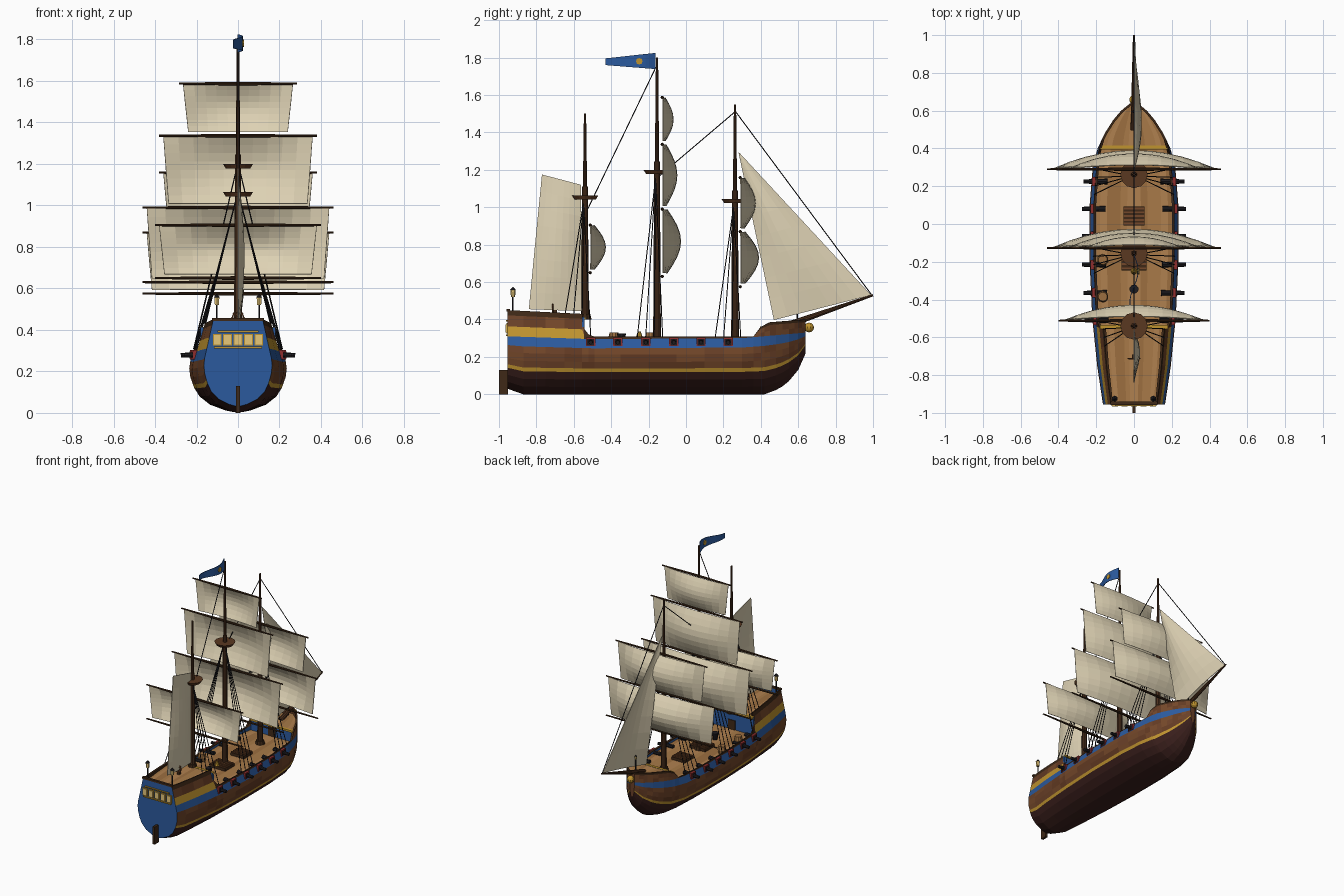
import bpy, math, random
from mathutils import Vector

if "Cube" in bpy.data.objects:
    bpy.data.objects.remove(bpy.data.objects["Cube"])
random.seed(4)
MATS = {}

def mat(h):
    if h not in MATS:
        c = [int(h[i:i + 2], 16) / 255 for i in (0, 2, 4)]
        MATS[h] = bpy.data.materials.new("colour_" + h)
        MATS[h].diffuse_color = [x / 12.92 if x < .04 else ((x + .055) / 1.055) ** 2.4 for x in c] + [1]
    return MATS[h]

DARK, BOTTOM, GOLD, BLUE, RED, BLACK = "3E2817", "3A1F1C", "C0942F", "2B5A9E", "8E2D2D", "1D1C20"
WOOD, DECK, SAIL, MAST = ["6B4128", "734729", "643B23"], ["A87A48", "9C6F40", "B08150"], "DED2B4", "4A2F1D"

def mesh(name, verts, faces, cols, thick=0, offset=-1):
    me = bpy.data.meshes.new(name)
    me.from_pydata(verts, [], faces)
    used = list(dict.fromkeys(cols))
    for c in used:
        me.materials.append(mat(c))
    for p, c in zip(me.polygons, cols):
        p.material_index = used.index(c)
    ob = bpy.data.objects.new(name, me)
    bpy.context.collection.objects.link(ob)
    if thick:
        m = ob.modifiers.new("thickness", "SOLIDIFY")
        m.thickness, m.offset = thick, offset
    return ob

def grid(name, f, nu, nv, col, thick=.004):
    v = [f(i / nu, j / nv) for j in range(nv + 1) for i in range(nu + 1)]
    w = nu + 1
    fs = [(j * w + i, j * w + i + 1, j * w + w + i + 1, j * w + w + i) for j in range(nv) for i in range(nu)]
    return mesh(name, v, fs, [col] * len(fs), thick, 0)

def box(name, c, s, col):
    bpy.ops.mesh.primitive_cube_add(size=1, location=c)
    ob = bpy.context.object
    ob.name, ob.scale = name, s
    ob.data.materials.append(mat(col))
    return ob

def rod(name, p, q, r1, r2, col, n=10):
    p, q = Vector(p), Vector(q)
    bpy.ops.mesh.primitive_cone_add(vertices=n, radius1=r1, radius2=r2, depth=(q - p).length, location=(p + q) / 2)
    ob = bpy.context.object
    ob.name = name
    ob.rotation_euler = (q - p).to_track_quat('Z', 'Y').to_euler()
    ob.data.materials.append(mat(col))
    return ob

def interp(t, x):
    for (a, fa), (b, fb) in zip(t, t[1:]):
        if x <= b:
            return fa + (fb - fa) * max(0, (x - a) / (b - a))
    return t[-1][1]

# Hull lines: beam scale, keel, gunwale, band lift along y; cross-section by nominal height
BEAM = [(-.955, .7), (-.75, .83), (-.5, .94), (-.2, 1), (.1, 1), (.3, .93), (.4, .82), (.48, .66), (.55, .47), (.6, .29), (.64, .08)]
KEEL = [(-.955, .03), (-.87, 0), (.42, 0), (.5, .03), (.55, .07), (.6, .13), (.64, .22)]
RAIL = [(-.955, .45), (-.555, .43), (-.545, .35), (-.52, .32), (-.49, .308), (.36, .308), (.4, .36), (.45, .385), (.64, .4)]
LIFT = [(-.955, .01), (-.5, -.005), (.3, 0), (.64, .03)]
SECT = [(0, 0), (.012, .06), (.04, .135), (.08, .185), (.12, .21), (.14, .218), (.175, .23), (.215, .235), (.25, .23), (.3, .215), (.45, .17)]

def half(y, z):
    k = interp(KEEL, y)
    n = (z - k) * .3 / (.3 + interp(LIFT, y) - k)
    p = interp(SECT, max(0, n))
    if y > .3 and n > .215:
        p += (.235 - p) * min(1, (y - .3) / .15)
    return p * interp(BEAM, y)

ys = [-.955, -.87, -.75, -.65, -.555, -.545, -.52, -.49, -.35, -.2, -.05, .1, .2, .3, .36, .4, .42, .45, .48, .515, .55, .58, .6, .62, .64]
verts, faces, cols = [], [], []
levels = [s[0] for s in SECT[:-1]]
for y in ys:
    k, g, top = interp(KEEL, y), interp(RAIL, y), .3 + interp(LIFT, y)
    zs = [k + n * (top - k) / .3 for n in levels] + [top + (g - top) * f for f in (.38, .8, 1)]
    side = [(half(y, z), y, z) for z in zs]
    verts += [(-x, y, z) for x, y, z in side[:0:-1]] + side
R = len(levels) + 3
W = 2 * R - 1
for i in range(len(ys) - 1):
    for j in range(W - 1):
        a = i * W + j
        faces.append((a, a + W, a + W + 1, a + 1))
        r = j - R + 1 if j >= R - 1 else R - 2 - j
        stern, bow = ys[i] < -.55, ys[i] > .35
        wood = random.choice(WOOD)
        cols.append(BOTTOM if r < 4 else GOLD if r == 4 else wood if r < 8 else BLUE if r == 8 else
                    GOLD if r == 9 and stern else wood if r < 11 and (stern or bow) else DARK)
e = (len(ys) - 1) * W
faces += [tuple(range(W)), tuple(range(e + W - 1, e - 1, -1))]
cols += [BLUE, WOOD[0]]
mesh("hull", verts, faces, cols, .012)

# Planked decks and bulkheads
def deck(name, y0, y1, z, n=12):
    st = [y0] + [y for y in ys if y0 < y < y1] + [y1]
    v = [((2 * i / n - 1) * max(.004, half(y, z) - .006), y, z) for y in st for i in range(n + 1)]
    fs = [(j * (n + 1) + i, j * (n + 1) + i + 1, (j + 1) * (n + 1) + i + 1, (j + 1) * (n + 1) + i) for j in range(len(st) - 1) for i in range(n)]
    shade = [DECK[(i * 2 + i // 3) % 3] for i in range(n)]
    mesh(name, v, fs, [shade[k % n] for k in range(len(fs))], .01)

deck("main_deck", -.56, .42, .275)
deck("quarter_deck", -.95, -.54, .412)
deck("forecastle_deck", .4, .63, .36)
for nm, y, z, w, s in (("aft_bulkhead", -.55, .412, .18, 1), ("fore_bulkhead", .41, .36, .178, -1)):
    box(nm, (0, y, (z + .27) / 2), (2 * w, .014, z - .27), BLUE)
    box(nm + "_trim", (0, y + s * .005, z - .005), (2 * w, .02, .014), GOLD)
    box(nm + "_door", (0, y + s * .006, .31), (.06, .012, .07), DARK)

# Stern windows, trims and rudder
for i in range(-2, 3):
    box("stern_window_frame", (i * .05, -.957, .352), (.043, .008, .056), GOLD)
    box("stern_window", (i * .05, -.96, .352), (.033, .01, .045), "E8C87A")
for z, w in ((.315, .23), (.392, .2)):
    box("stern_trim", (0, -.958, z), (w, .01, .008), GOLD)
box("stern_rail", (0, -.95, .45), (.25, .018, .014), DARK)
box("rudder", (0, -.976, .065), (.018, .048, .13), DARK)

# Cannons in red ports
for s in (-1, 1):
    for y in (-.51, -.365, -.215, -.065, .08, .225):
        x = half(y, .28)
        box("gun_port", (s * x, y, .28), (.022, .05, .046), RED)
        box("gun_port_opening", (s * (x + .004), y, .278), (.018, .036, .034), BLACK)
        rod("cannon", (s * (x - .07), y, .285), (s * (x + .055), y, .277), .015, .011, BLACK, 8)

# Masts, tops, yards and bellied square sails
def square_sail(y, zt, zb, wt, wb, d):
    def f(u, v):
        a = 2 * u - 1
        return (a * (wb + (wt - wb) * v), y + d * (1 - a * a) * (.25 + .75 * math.sin(math.pi * v)), zb + (zt - zb) * v)
    grid("square_sail", f, 10, 8, SAIL)

# y, foot, top of mast, platform height, yards (z, half length), sail depths
RIG = [("mizzen", -.54, .4, 1.5, 1.05, [(.905, .4), (.65, .4)], [.08]),
       ("main", -.155, .27, 1.8, 1.185, [(1.587, .285), (1.336, .38), (.99, .46), (.63, .46)], [.057, .077, .097]),
       ("fore", .262, .27, 1.55, 1.03, [(1.158, .38), (.87, .46), (.575, .46)], [.08, .097])]
for name, y, z0, z1, zn, yards, deep in RIG:
    rod(name + "_lower_mast", (0, y, z0), (0, y, zn + .06), .021, .015, MAST)
    rod(name + "_upper_mast", (0, y, zn), (0, y, z1), .012, .006, MAST)
    rod(name + "_mast_collar", (0, y, z0), (0, y, z0 + .03), .035, .028, DARK)
    rod(name + "_top", (0, y, zn - .008), (0, y, zn + .014), .058, .072, "5A3821", 12)
    for k, (z, w) in enumerate(yards):
        for s in (-1, 1):
            rod(name + "_yard", (0, y + .028, z), (s * w, y + .028, z), .009, .005, DARK, 8)
        if k < len(deep):
            zb = yards[k + 1][0] + .018
            square_sail(y + .03, z - .002, zb, w - .02, w - .045, deep[k])
    for s in (-1, 1):
        for dy in (-.105, -.06, -.015, .03):
            yy = y + dy
            zr = interp(RAIL, yy)
            rod(name + "_shroud", (s * .012, y - .008, zn - .03), (s * (half(yy, zr) + .002), yy, zr), .0028, .0028, BLACK, 5)

# Bowsprit and stays
rod("bowsprit", (0, .5, .355), (0, 1, .53), .019, .006, MAST)
for p, q in (((-.16, 1.75), (-.535, .97)), ((.262, 1.51), (-.15, 1.16)), ((.262, 1.515), (.993, .53))):
    rod("stay", (0, *p), (0, *q), .003, .003, BLACK, 5)

# Fore-and-aft sails
def fore_aft_sail(name, tl, tr, bl, br, belly):
    def f(u, v):
        p = [(bl[i] * (1 - u) + br[i] * u) * (1 - v) + (tl[i] * (1 - u) + tr[i] * u) * v for i in (0, 1)]
        return (belly * math.sin(math.pi * u) * math.sin(math.pi * (.1 + .9 * v)), *p)
    grid(name, f, 7, 8, SAIL)

fore_aft_sail("spanker_sail", (-.77, 1.175), (-.562, 1.12), (-.84, .455), (-.555, .445), .03)
fore_aft_sail("jib_sail", (.282, 1.292), (.287, 1.288), (.47, .397), (.99, .53), .04)

# Pennant with round gold badge
def pennant(u, v):
    return (.022 * math.sin(u * 5), -.165 - .265 * u, 1.782 - .004 * u + (v - .5) * (.086 - .05 * u))
grid("pennant", pennant, 10, 2, BLUE)
c = pennant(.32, .5)
rod("pennant_badge", (c[0] - .006, c[1], c[2]), (c[0] + .006, c[1], c[2]), .018, .018, GOLD, 8)

# Lanterns and figurehead
def lantern(x, y, z, h, r):
    rod("lantern_post", (x, y, z), (x, y, z + h), .004, .004, BLACK, 6)
    rod("lantern_glass", (x, y, z + h), (x, y, z + h + 2.6 * r), r * .8, r, "E8C87A", 6)
    rod("lantern_cap", (x, y, z + h + 2.6 * r), (x, y, z + h + 3.8 * r), r * 1.2, r * .2, BLACK, 6)
for s in (-1, 1):
    lantern(s * .102, -.925, .41, .11, .014)
lantern(0, .595, .36, .125, .008)
bpy.ops.mesh.primitive_uv_sphere_add(segments=10, ring_count=7, radius=.026, location=(0, .658, .357))
bpy.context.object.name = "figurehead"
bpy.context.object.data.materials.append(mat(GOLD))

# Deck fittings: gratings, capstan, barrels, bell, wheel
for y, w, d in ((.042, .055, .05), (-.19, .065, .055)):
    box("hatch", (0, y, .285), (2 * w, 2 * d, .022), DARK)
    for i in range(5):
        box("hatch_slat", (0, y + (i - 2) * d * .4, .298), (2 * w, .01, .008), WOOD[1])
rod("capstan", (0, -.345, .275), (0, -.345, .325), .017, .024, BLACK, 10)
for y in (-.19, -.385):
    rod("barrel", (-.165, y, .275), (-.165, y, .302), .024, .03, DECK[1])
    rod("barrel", (-.165, y, .302), (-.165, y, .33), .03, .024, DECK[1])
rod("bell", (0, -.25, .305), (0, -.25, .335), .018, .008, GOLD, 8)
box("wheel_stand", (0, -.7, .432), (.02, .02, .045), DARK)
bpy.ops.mesh.primitive_torus_add(major_segments=12, minor_segments=5, major_radius=.027, minor_radius=.004, location=(0, -.713, .458), rotation=(math.pi / 2, 0, 0))
bpy.context.object.name = "steering_wheel"
bpy.context.object.data.materials.append(mat(WOOD[1]))
for a in range(4):
    v = Vector((math.cos(a * math.pi / 4), 0, math.sin(a * math.pi / 4))) * .034
    h = Vector((0, -.713, .458))
    rod("wheel_spoke", h - v, h + v, .003, .003, WOOD[1], 5)

for m in bpy.data.materials:
    if m.users and not m.is_grease_pencil:
        m.use_nodes = True
        m.node_tree.nodes["Principled BSDF"].inputs["Base Color"].default_value = m.diffuse_color
